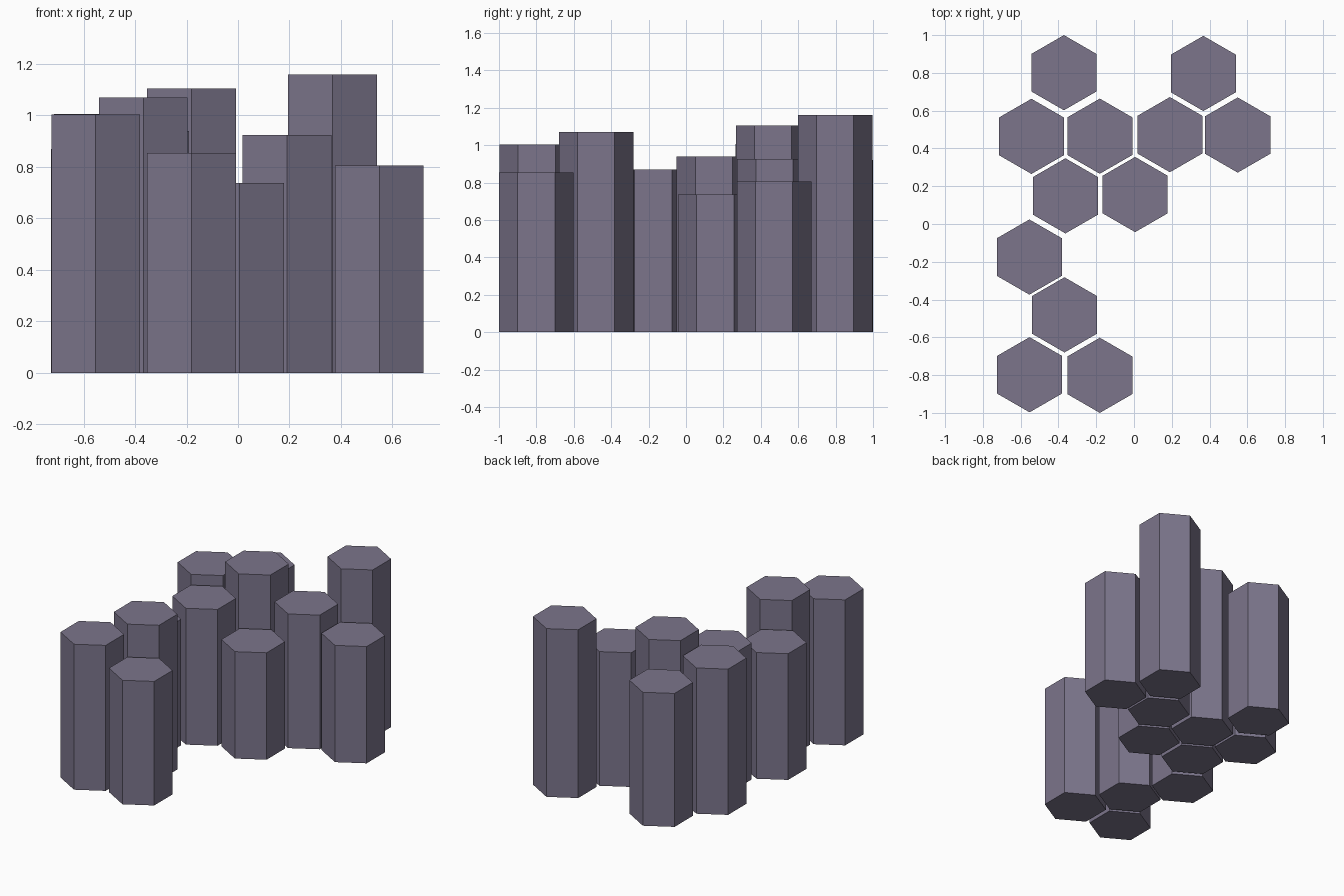
import bpy, bmesh, math

if "Cube" in bpy.data.objects:
    bpy.data.objects.remove(bpy.data.objects["Cube"])

# One stone colour for every column
stone = bpy.data.materials.new("violet_grey_stone")
stone.diffuse_color = (0.20, 0.178, 0.26, 1.0)
stone.use_nodes = True
stone.node_tree.nodes["Principled BSDF"].inputs["Base Color"].default_value = stone.diffuse_color

RADIUS = 0.199

# Column centre x, centre y, height
COLUMNS = [
    (-0.371, 0.801, 0.92), (0.367, 0.797, 1.16),
    (-0.543, 0.464, 1.005), (-0.181, 0.465, 1.105),
    (0.190, 0.473, 0.925), (0.549, 0.471, 0.805),
    (-0.363, 0.149, 0.94), (0.006, 0.156, 0.737),
    (-0.554, -0.175, 0.87), (-0.368, -0.481, 1.07),
    (-0.553, -0.798, 1.003), (-0.181, -0.801, 0.855),
]


def hex_column(name, x, y, height):
    """Six-sided prism, corners pointing along y, standing on z = 0."""
    bm = bmesh.new()
    ring = [bm.verts.new((RADIUS * math.sin(i * math.pi / 3),
                          RADIUS * math.cos(i * math.pi / 3), 0)) for i in range(6)]
    base = bm.faces.new(ring)
    top = bmesh.ops.extrude_face_region(bm, geom=[base], use_keep_orig=True)
    for v in top["geom"]:
        if isinstance(v, bmesh.types.BMVert):
            v.co.z = height
    bmesh.ops.recalc_face_normals(bm, faces=bm.faces)
    mesh = bpy.data.meshes.new(name)
    bm.to_mesh(mesh)
    bm.free()
    mesh.materials.append(stone)
    obj = bpy.data.objects.new(name, mesh)
    obj.location = (x, y, 0)
    bpy.context.collection.objects.link(obj)


# Cluster of basalt columns
for n, (x, y, h) in enumerate(COLUMNS, 1):
    hex_column(f"stone_column_{n:02d}", x, y, h)
